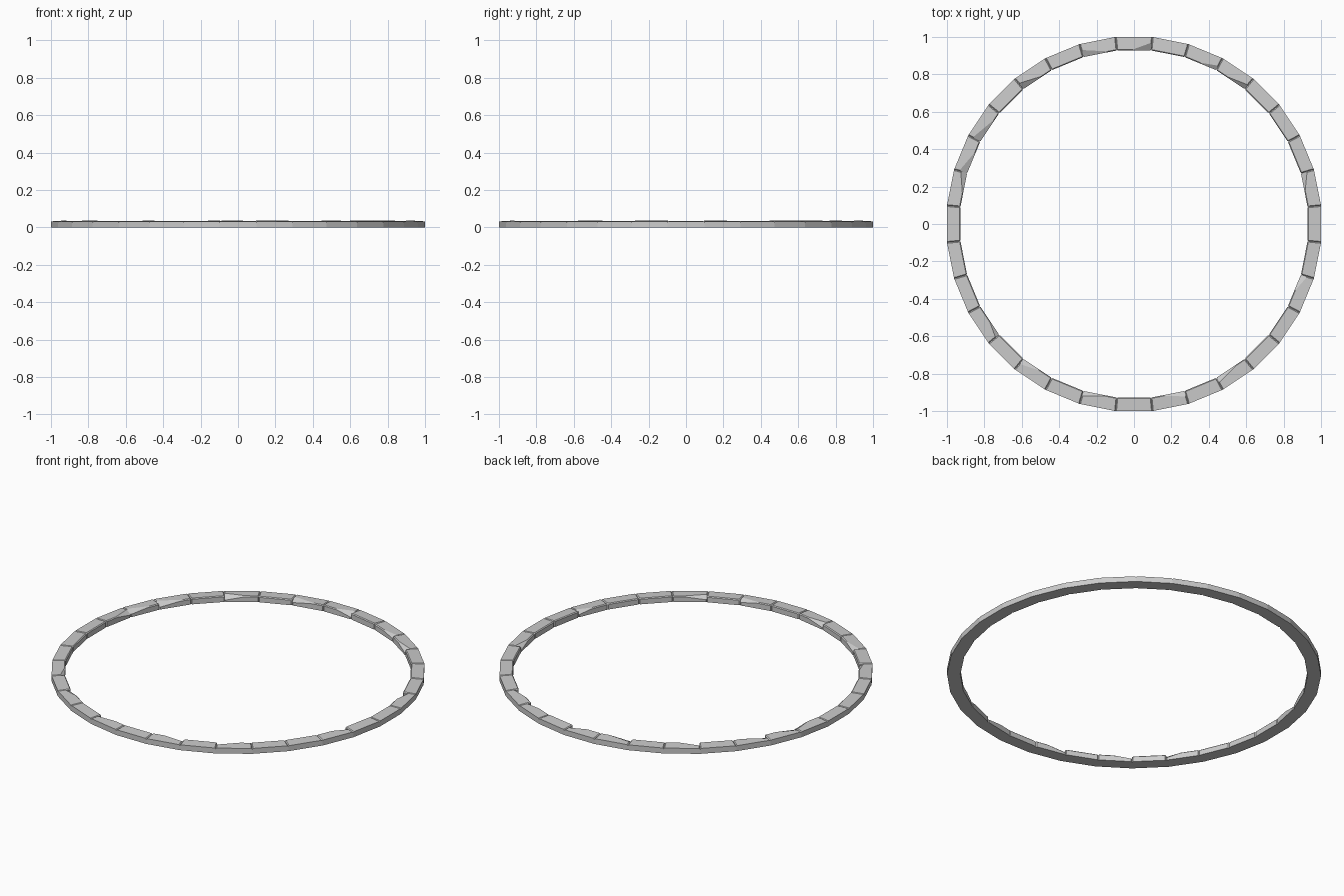
import bpy, bmesh, math, random
from mathutils import Vector

if "Cube" in bpy.data.objects:
    bpy.data.objects.remove(bpy.data.objects["Cube"])

random.seed(4)
N = 32
STEP = 2 * math.pi / N
T = math.tan(STEP / 2)
R_OUT, R_IN = 1.0, 0.928

# chipped inner corners: stone index -> end (+1 counter-clockwise, -1 clockwise)
CHIPS = {1: 1, 5: -1, 6: -1, 8: -1, 9: 1, 11: 1, 13: 1, 14: 1, 15: -1,
         19: 1, 21: -1, 23: -1, 25: 1, 27: -1, 30: 1}


def rim_stone(index):
    """One wedge-shaped stone of the ring, built along +x then turned in place."""
    bm = bmesh.new()
    z_out = 0.032
    z_in = 0.034 + random.uniform(0, 0.003)
    ring = [(R_IN, -1), (R_OUT, -1), (R_OUT, 1), (R_IN, 1)]
    low = [bm.verts.new((r, s * r * T, 0)) for r, s in ring]
    top = [bm.verts.new((r, s * r * T, z_out if r == R_OUT else z_in)) for r, s in ring]
    bm.faces.new(low[::-1])
    bm.faces.new(top)
    for i in range(4):
        j = (i + 1) % 4
        bm.faces.new((low[i], low[j], top[j], top[i]))

    # worn edges: top ends, inner rim and inner corners
    def inner(v):
        return v.co.x < 0.95
    edges = []
    for e in bm.edges:
        a, b = e.verts
        on_top = a.co.z > 0.01 and b.co.z > 0.01
        upright = abs(a.co.z - b.co.z) > 0.01
        if (on_top and not (a.co.x > 0.95 and b.co.x > 0.95)) or (upright and inner(a)):
            edges.append(e)
    bmesh.ops.bevel(bm, geom=edges, offset=0.005, segments=1, affect='EDGES')

    # flat chip broken off the inner top corner
    if index in CHIPS:
        s = CHIPS[index]
        y = s * R_IN * T
        a = Vector((R_IN + random.uniform(0.025, 0.05), y, z_in))
        b = Vector((R_IN, y - s * random.uniform(0.1, 0.16), z_in))
        c = Vector((R_IN, y, random.uniform(0.008, 0.018)))
        n = (b - a).cross(c - a).normalized()
        if n.dot(Vector((R_IN, y, z_in)) - a) < 0:
            n = -n
        cut = bmesh.ops.bisect_plane(bm, geom=bm.verts[:] + bm.edges[:] + bm.faces[:],
                                     plane_co=a, plane_no=n, clear_outer=True)
        rim = [g for g in cut['geom_cut'] if isinstance(g, bmesh.types.BMEdge)]
        bmesh.ops.contextual_create(bm, geom=rim)

    bmesh.ops.recalc_face_normals(bm, faces=bm.faces[:])
    mesh = bpy.data.meshes.new("rim_stone")
    bm.to_mesh(mesh)
    bm.free()
    obj = bpy.data.objects.new(f"rim_stone_{index:02d}", mesh)
    obj.rotation_euler.z = index * STEP
    bpy.context.collection.objects.link(obj)


# circular kerb of stones
for k in range(N):
    rim_stone(k)
